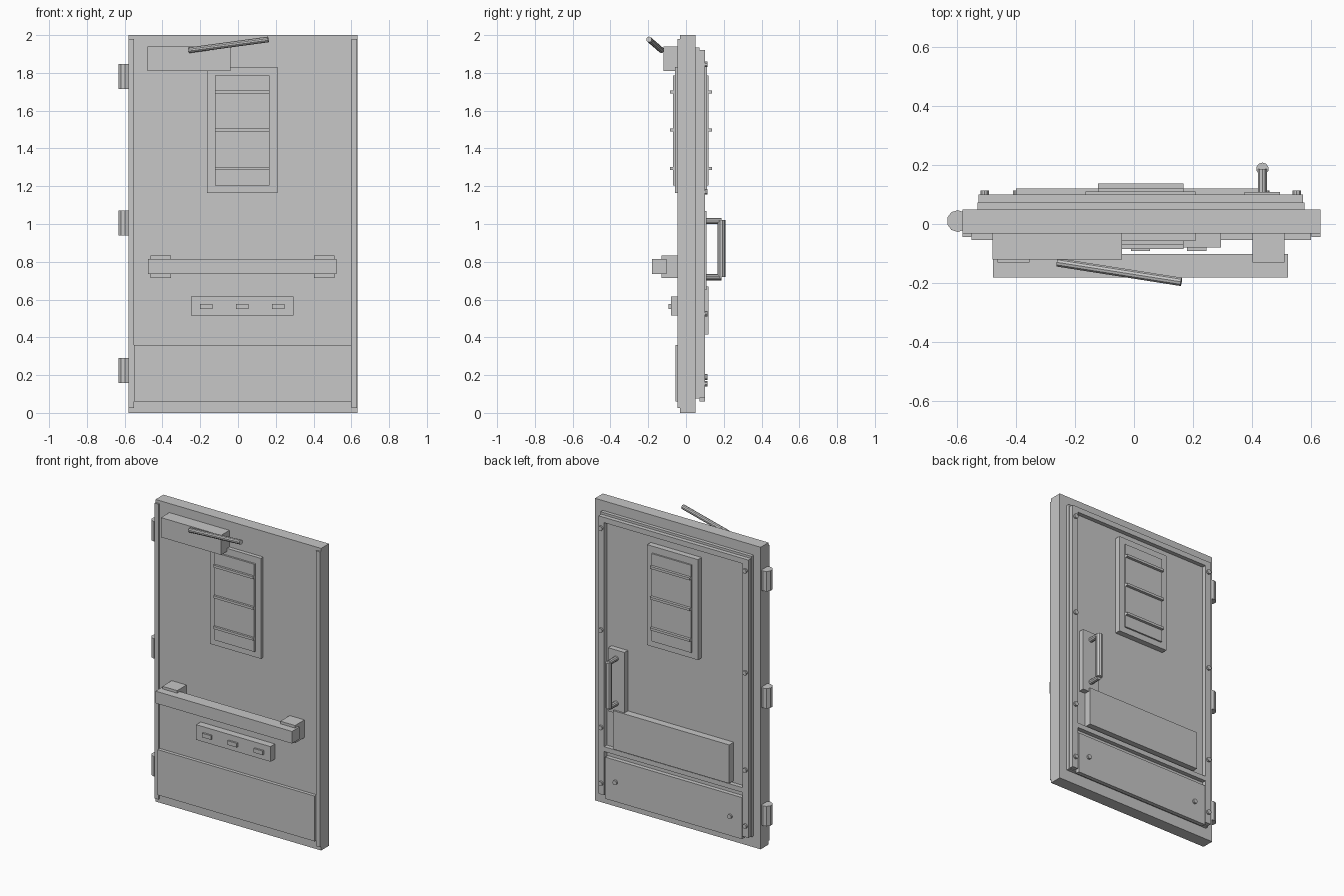
import bpy
from mathutils import Vector

cube = bpy.data.objects.get("Cube")
if cube:
    bpy.data.objects.remove(cube, do_unlink=True)

# Single grey paint
GREY = (0.57, 0.57, 0.57, 1)
paint = bpy.data.materials.new("grey_metal")
paint.use_nodes = True
paint.diffuse_color = GREY
paint.node_tree.nodes["Principled BSDF"].inputs["Base Color"].default_value = GREY


def box(name, x, y, z):
    """Box from (min, max) pairs on each axis."""
    bpy.ops.mesh.primitive_cube_add(size=1, location=[sum(r) / 2 for r in (x, y, z)])
    ob = bpy.context.object
    ob.name = name
    ob.scale = [r[1] - r[0] for r in (x, y, z)]
    bpy.ops.object.transform_apply(location=False, rotation=False, scale=True)
    ob.data.materials.append(paint)


def rod(name, start, end, radius, sides=10):
    """Faceted cylinder between two points."""
    a, b = Vector(start), Vector(end)
    bpy.ops.mesh.primitive_cylinder_add(vertices=sides, radius=radius,
                                        depth=(b - a).length, location=(a + b) / 2)
    ob = bpy.context.object
    ob.name = name
    ob.rotation_euler = (b - a).to_track_quat("Z", "Y").to_euler()
    ob.data.materials.append(paint)


# Door slab and front edge trims
FRONT, BACK, LINER, STRIP = -0.033, 0.049, 0.072, 0.1
box("door_slab", (-0.581, 0.632), (FRONT, BACK), (0, 2))
for side, x in (("right", -0.581), ("left", 0.601)):
    box(f"front_edge_trim_{side}", (x, x + 0.03), (-0.044, FRONT), (0.025, 1.98))
box("front_kick_plate", (-0.55, 0.6), (-0.055, FRONT), (0.06, 0.36))

# Hinge barrels
for z in (0.225, 1.005, 1.78):
    rod("hinge_barrel", (-0.597, 0.01, z - 0.066), (-0.597, 0.01, z + 0.066), 0.037)

# Window on both faces: frame, pane and crossbars
for face, base, frame, pane, bar in (("front", FRONT, -0.058, -0.07, -0.084),
                                     ("back", LINER, 0.11, 0.12, 0.138)):
    def span(end):
        return sorted((base, end))
    box(f"{face}_window_frame", (-0.165, 0.208), span(frame), (1.165, 1.83))
    box(f"{face}_window_pane", (-0.122, 0.168), span(pane), (1.205, 1.785))
    for z in (1.293, 1.497, 1.7):
        box(f"{face}_window_bar", (-0.122, 0.168), span(bar), (z - 0.008, z + 0.008))

# Door closer
box("closer_body", (-0.48, -0.04), (-0.12, FRONT), (1.81, 1.94))
rod("closer_arm", (-0.26, -0.13, 1.92), (0.16, -0.196, 1.977), 0.015)

# Push bar with end mounts
box("push_bar", (-0.477, 0.522), (-0.181, -0.102), (0.735, 0.815))
for x in (-0.462, 0.402):
    box("push_bar_mount", (x, x + 0.108), (-0.131, FRONT), (0.715, 0.832))

# Control plate with three buttons
box("control_plate", (-0.25, 0.294), (-0.08, FRONT), (0.515, 0.615))
for x in (-0.167, 0.022, 0.212):
    box("control_button", (x - 0.033, x + 0.033), (-0.092, -0.07), (0.55, 0.577))

# Back liner with a raised border of bolted strips
box("back_liner", (-0.53, 0.577), (BACK, LINER), (0.075, 1.935))
for side, x in (("right", -0.527), ("left", 0.53)):
    box(f"back_strip_{side}", (x, x + 0.042), (LINER, STRIP), (0.08, 1.92))
    for z in (0.155, 0.525, 1.17, 1.845):
        rod("strip_bolt", (x + 0.021, STRIP, z), (x + 0.021, 0.113, z), 0.015)
for name, bottom, top in (("top", 1.885, 1.92), ("middle", 0.37, 0.402)):
    box(f"back_strip_{name}", (-0.485, 0.53), (LINER, STRIP), (bottom, top))

# Back lower panel and push plate
box("back_lower_panel", (-0.48, 0.523), (LINER, STRIP), (0.06, 0.335))
for x in (-0.395, 0.445):
    rod("lower_panel_bolt", (x, STRIP, 0.19), (x, 0.113, 0.19), 0.015)
box("back_push_plate", (-0.4, 0.45), (LINER, 0.12), (0.415, 0.67))

# Pull handle
box("handle_plate", (0.375, 0.495), (LINER, 0.108), (0.65, 1.07))
rod("handle_grip", (0.435, 0.187, 0.72), (0.435, 0.187, 1.02), 0.021)
for z in (0.718, 1.015):
    rod("handle_post", (0.435, LINER, z), (0.435, 0.187, z), 0.016)
